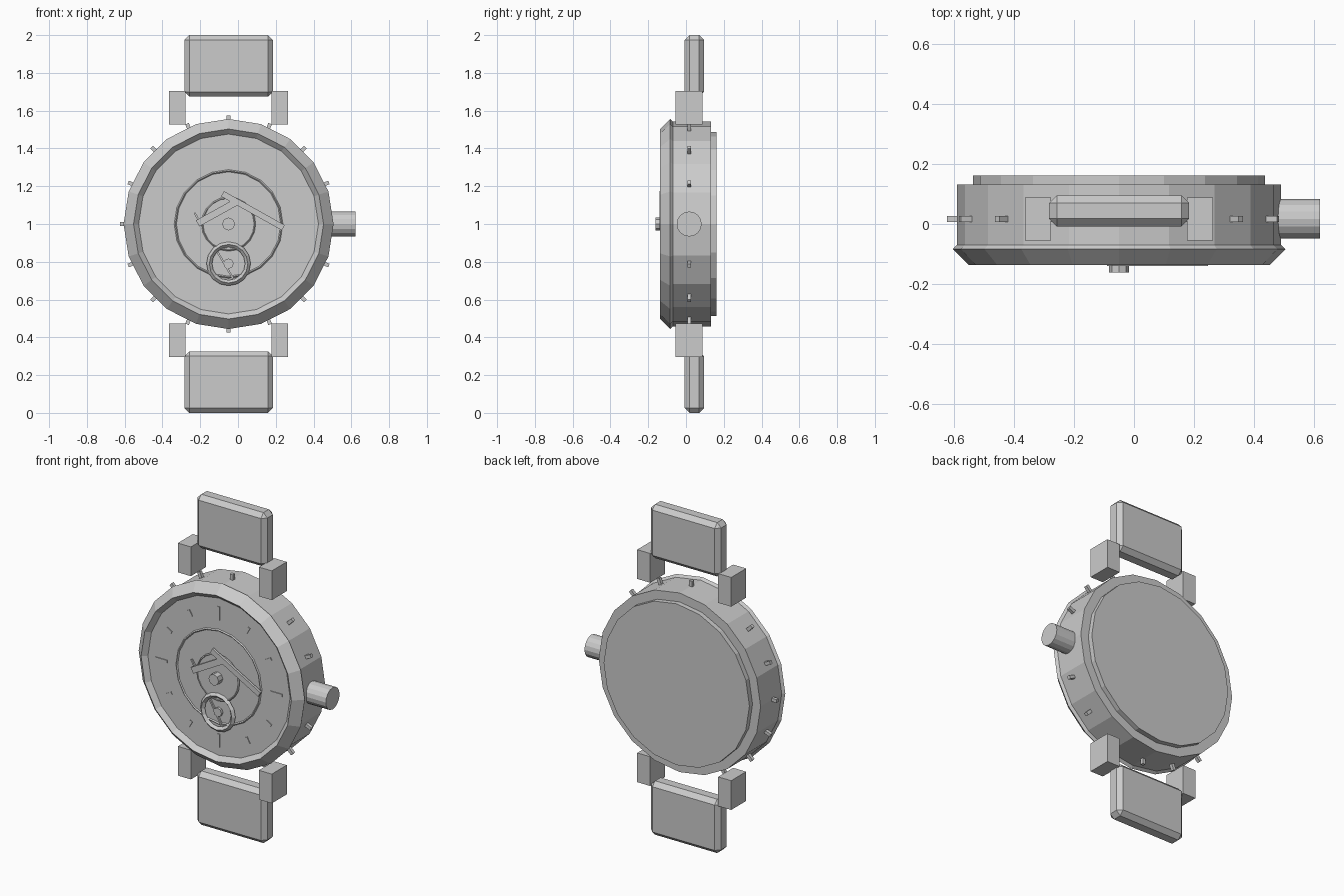
import bpy, bmesh, math
from mathutils import Matrix, Vector

old = bpy.data.objects.get("Cube")
if old:
    bpy.data.objects.remove(old, do_unlink=True)

grey = bpy.data.materials.new("plain grey")
grey.use_nodes = True
COLOUR = (0.6, 0.6, 0.6, 1)
grey.diffuse_color = COLOUR
grey.node_tree.nodes["Principled BSDF"].inputs["Base Color"].default_value = COLOUR

CX, CZ = -0.05, 1.0      # dial centre
MID_Y = 0.017            # middle of the case depth
SIDES = 20


def finish(name, bm):
    bmesh.ops.recalc_face_normals(bm, faces=bm.faces)
    mesh = bpy.data.meshes.new(name)
    bm.to_mesh(mesh)
    bm.free()
    mesh.materials.append(grey)
    obj = bpy.data.objects.new(name, mesh)
    bpy.context.scene.collection.objects.link(obj)
    return obj


def box(name, centre, size, turn=0.0):
    """Box turned about the y axis."""
    bm = bmesh.new()
    m = (Matrix.Translation(centre) @ Matrix.Rotation(-turn, 4, 'Y')
         @ Matrix.Diagonal((*size, 1)))
    bmesh.ops.create_cube(bm, size=1, matrix=m)
    return finish(name, bm)


def bar(name, start, end, width, front, back):
    """Flat bar on the dial between two (x, z) points."""
    a, b = Vector(start), Vector(end)
    d, c = b - a, (a + b) / 2
    return box(name, (c.x, (front + back) / 2, c.y),
               (d.length, back - front, width), math.atan2(d.y, d.x))


def disc(name, radius, front, back, sides=SIDES, z=CZ):
    """Cylinder along the y axis."""
    bm = bmesh.new()
    m = (Matrix.Translation((CX, (front + back) / 2, z))
         @ Matrix.Rotation(math.pi / 2, 4, 'X'))
    bmesh.ops.create_cone(bm, cap_ends=True, segments=sides, radius1=radius,
                          radius2=radius, depth=back - front, matrix=m)
    return finish(name, bm)


def ring(name, major, minor, y, sides=SIDES, z=CZ):
    """Ring around the y axis with a diamond section."""
    bm = bmesh.new()
    section = [(major + minor, y), (major, y - minor),
               (major - minor, y), (major, y + minor)]
    loops = []
    for i in range(sides):
        a = math.tau * i / sides
        loops.append([bm.verts.new((CX + r * math.cos(a), v, z + r * math.sin(a)))
                      for r, v in section])
    for i in range(sides):
        p, q = loops[i], loops[(i + 1) % sides]
        for j in range(4):
            k = (j + 1) % 4
            bm.faces.new((p[j], p[k], q[k], q[j]))
    return finish(name, bm)


# Case, back plate, bezel and dial
disc("case", 0.542, -0.083, 0.132)
disc("back_plate", 0.488, 0.125, 0.162)
ring("bezel", 0.503, 0.053, -0.084)
disc("dial", 0.485, -0.11, -0.07)

# Studs around the case side
for i in range(16):
    a = math.tau * i / 16
    box(f"case_stud_{i + 1}",
        (CX + 0.535 * math.cos(a), MID_Y, CZ + 0.535 * math.sin(a)),
        (0.08, 0.02, 0.02), a)

# Crown
bm = bmesh.new()
bmesh.ops.create_cone(bm, cap_ends=True, segments=16, radius1=0.066,
                      radius2=0.066, depth=0.16,
                      matrix=Matrix.Translation((0.542, MID_Y, CZ))
                      @ Matrix.Rotation(math.pi / 2, 4, 'Y'))
finish("crown", bm)

# Lugs and strap pieces, above and below
for end, s in (("upper", 1), ("lower", -1)):
    for side, t in (("left", 1), ("right", -1)):
        box(f"{end}_{side}_lug", (CX + 0.271 * t, MID_Y, CZ + 0.615 * s),
            (0.087, 0.143, 0.177))
    strap = box(f"{end}_strap", (CX, 0.044, CZ + 0.837 * s),
                (0.468, 0.104, 0.326))
    bevel = strap.modifiers.new("chamfer", 'BEVEL')
    bevel.width = 0.026
    bevel.segments = 1

# Hour ticks, longer at the quarters
for i in range(12):
    a = math.tau * i / 12
    length = 0.08 if i % 3 == 0 else 0.04
    r = 0.385
    box(f"hour_tick_{i + 1}",
        (CX + r * math.cos(a), -0.11, CZ + r * math.sin(a)),
        (length, 0.01, 0.016), a)

# Inner dial rings and hub
ring("dial_ring", 0.282, 0.006, -0.111)
disc("hub_disc", 0.138, -0.121, -0.1)
ring("hub_ring", 0.138, 0.006, -0.118)
disc("centre_pin", 0.034, -0.162, -0.1, 8)

# Small lower dial
ring("small_dial_ring", 0.102, 0.015, -0.12, 16, 0.79)
disc("small_dial_pin", 0.027, -0.125, -0.1, 8, 0.79)

# Hands
bar("minute_hand", (-0.082, 1.16), (0.24, 0.98), 0.032, -0.14, -0.125)
bar("hour_hand", (-0.214, 1.003), (-0.008, 1.117), 0.037, -0.135, -0.118)
bar("second_hand", (-0.23, 1.059), (-0.013, 0.689), 0.01, -0.12, -0.108)
